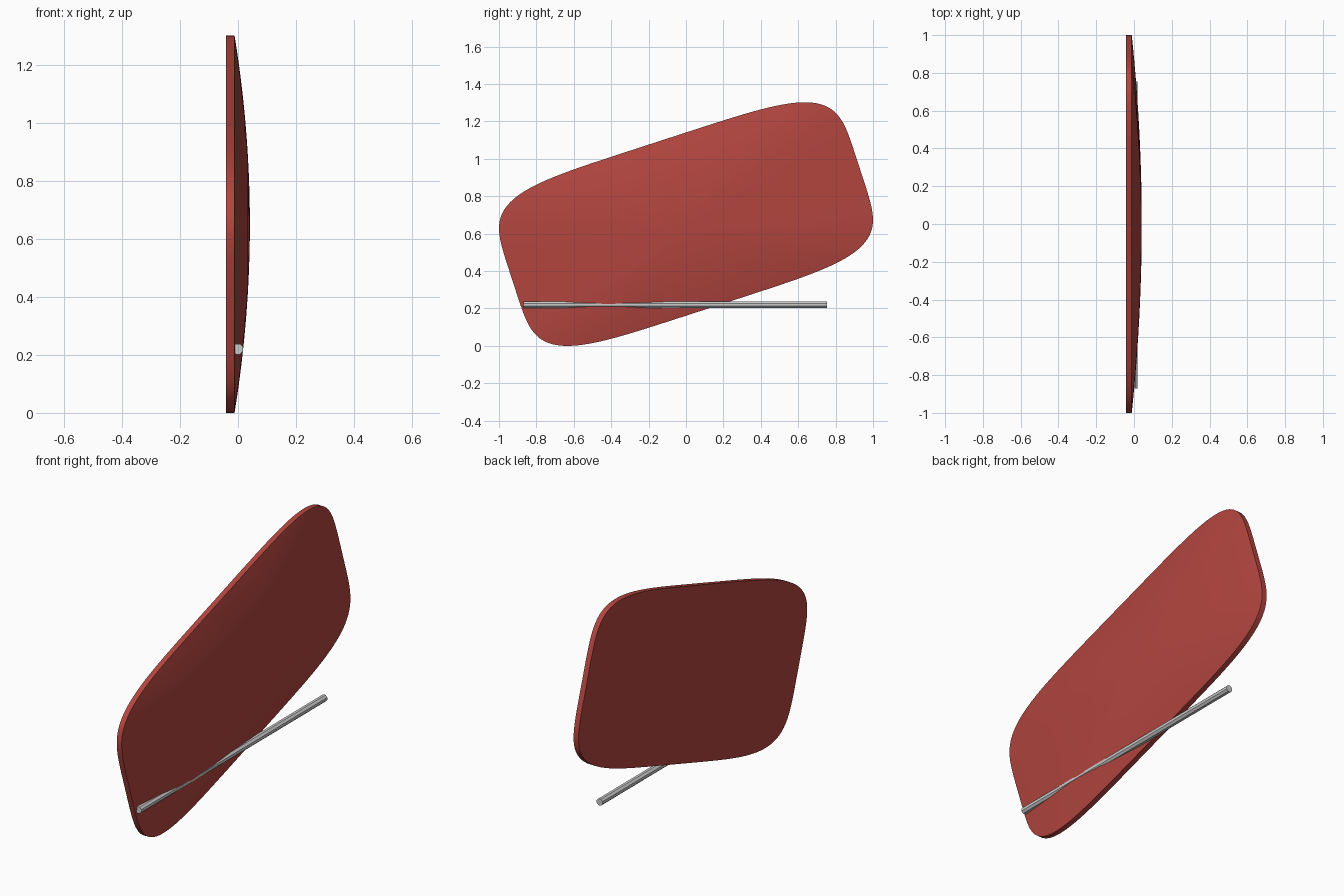
import bpy, bmesh, math

if "Cube" in bpy.data.objects:
    bpy.data.objects.remove(bpy.data.objects["Cube"])

TILT = math.radians(18)
A, B, N = 0.976, 0.466, 5.0      # panel half sizes and corner squareness
SEGS, RINGS = 96, 14
BACK, RIM, PEAK = -0.042, -0.012, 0.041
CZ = 0.651


def outline(t):
    # tilted superellipse in the y-z plane
    c, s = math.cos(t), math.sin(t)
    u = A * math.copysign(abs(c) ** (2 / N), c)
    v = B * math.copysign(abs(s) ** (2 / N), s)
    return (u * math.cos(TILT) - v * math.sin(TILT),
            u * math.sin(TILT) + v * math.cos(TILT))


def finish(bm, name):
    bmesh.ops.recalc_face_normals(bm, faces=bm.faces)
    me = bpy.data.meshes.new(name)
    bm.to_mesh(me)
    bm.free()
    ob = bpy.data.objects.new(name, me)
    bpy.context.collection.objects.link(ob)
    return ob


# Domed panel: flat back, straight rim, shallow dome on +x
pts = [outline(2 * math.pi * (i + 0.5) / SEGS) for i in range(SEGS)]
bm = bmesh.new()


def ring(r, x):
    return [bm.verts.new((x, y * r, CZ + z * r)) for y, z in pts]


back = ring(1, BACK)
bm.faces.new(back)
prev = back
for k in range(RINGS, 0, -1):
    r = k / RINGS
    cur = ring(r, RIM + (PEAK - RIM) * (1 - r * r))
    for i in range(SEGS):
        j = (i + 1) % SEGS
        bm.faces.new((prev[i], prev[j], cur[j], cur[i]))
    prev = cur
tip = bm.verts.new((PEAK, 0, CZ))
for i in range(SEGS):
    bm.faces.new((prev[i], prev[(i + 1) % SEGS], tip))
panel = finish(bm, "domed_panel")

mat = bpy.data.materials.new("red")
mat.diffuse_color = (0.45, 0.06, 0.05, 1)
mat.use_nodes = True
mat.node_tree.nodes["Principled BSDF"].inputs["Base Color"].default_value = mat.diffuse_color
panel.data.materials.append(mat)
bpy.context.view_layer.objects.active = panel
panel.select_set(True)
bpy.ops.object.shade_smooth_by_angle(angle=math.radians(30))

# Thin eight-sided rod along y, half sunk into the dome
Y0, Y1, R = -0.87, 0.755, 0.0195
bm = bmesh.new()
ends = []
for y in (Y0, Y1):
    ends.append([bm.verts.new((R * math.cos(a), y, 0.22 + R * math.sin(a)))
                 for a in (math.pi * (2 * i + 1) / 8 for i in range(8))])
    bm.faces.new(ends[-1])
for i in range(8):
    j = (i + 1) % 8
    bm.faces.new((ends[0][i], ends[0][j], ends[1][j], ends[1][i]))
finish(bm, "rod")
